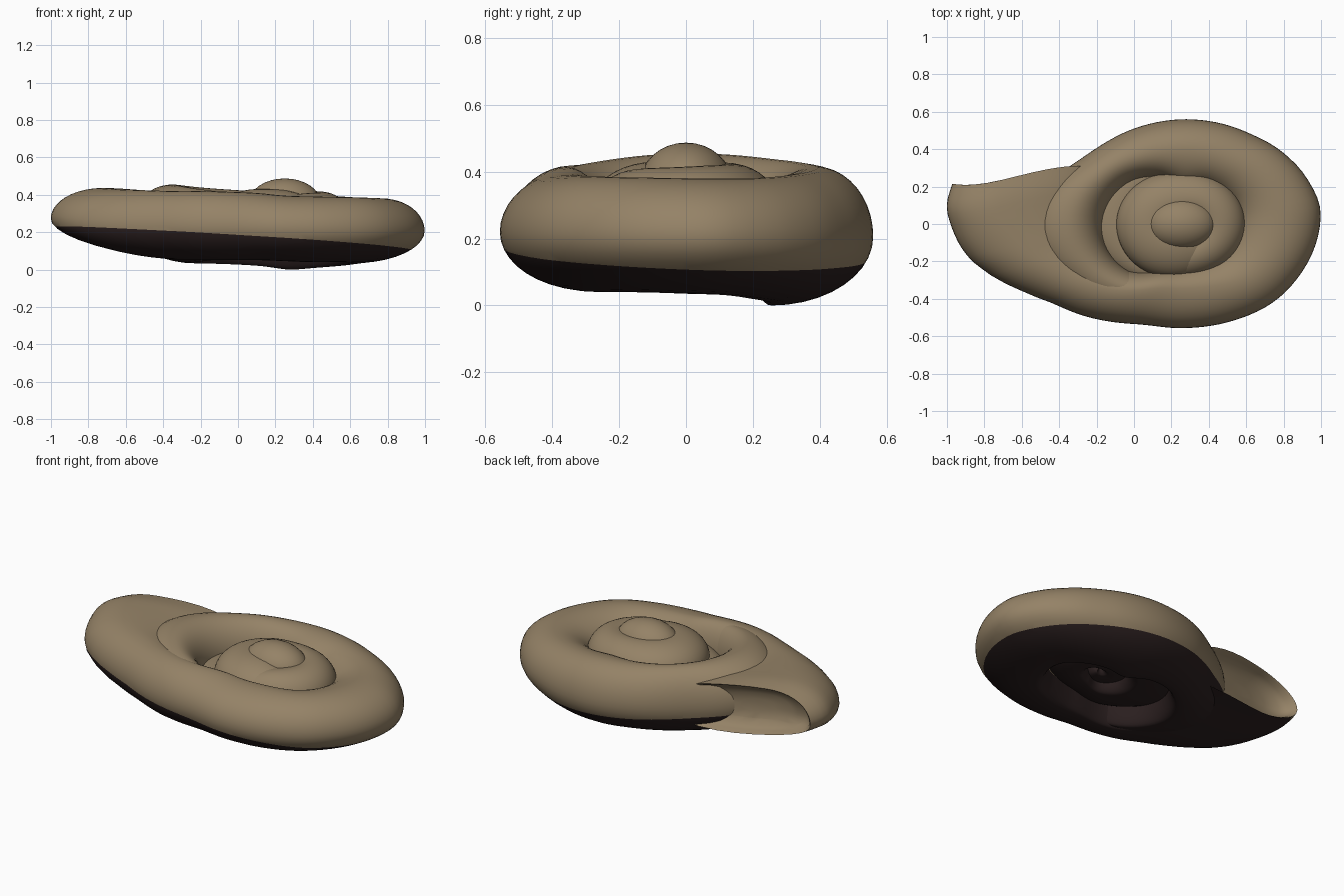
import bpy
import bmesh
from math import cos, sin, pi, radians
from mathutils import Vector

cube = bpy.data.objects.get("Cube")
if cube:
    bpy.data.objects.remove(cube)

CENTRE_X = 0.25
SIDES = 40
STEP = 4
LOWER_PEAK = 0.18
HOLLOW = 2
COLOUR_LINE = Vector((0, 0, 0.167))
COLOUR_SLOPE = Vector((0.065, 0.035, 1))


def make_material(name, colour):
    mat = bpy.data.materials.new(name)
    mat.use_nodes = True
    mat.diffuse_color = colour
    mat.node_tree.nodes["Principled BSDF"].inputs["Base Color"].default_value = colour
    return mat


tan = make_material("shell tan", (0.30, 0.225, 0.135, 1))
dark = make_material("underside dark brown", (0.024, 0.014, 0.014, 1))


def smooth_row(rows, angle):
    """Smoothly interpolated section: outer, inner, bottom, top, crest position."""
    i = 0
    while i < len(rows) - 2 and rows[i + 1][0] < angle:
        i += 1
    a, b = rows[i], rows[i + 1]
    before, after = rows[max(i - 1, 0)], rows[min(i + 2, len(rows) - 1)]
    span = b[0] - a[0]
    t = (angle - a[0]) / span
    result = []
    for k in range(1, len(a)):
        slope_a = (b[k] - before[k]) / (b[0] - before[0]) * span
        slope_b = (after[k] - a[k]) / (after[0] - a[0]) * span
        result.append((2*t**3 - 3*t**2 + 1) * a[k] + (t**3 - 2*t**2 + t) * slope_a
                      + (3*t**2 - 2*t**3) * b[k] + (t**3 - t**2) * slope_b)
    return result


def make_ring(bm, rows, angle, skew, scale=1.0):
    """One rounded cross-section; skew swings the outer side forward."""
    outer, inner, low, high, crest = smooth_row(rows, angle)
    fade = max(0, 1 - (angle - rows[0][0]) / 50)
    middle = (outer + inner) / 2
    ring = []
    for s in range(SIDES):
        u, v = cos(2 * pi * s / SIDES), sin(2 * pi * s / SIDES)
        peak = inner + (outer - inner) * (crest if v > 0 else LOWER_PEAK)
        radius = peak + u * (outer - peak if u > 0 else peak - inner)
        radius = middle + (radius - middle) * scale
        across = (radius - inner) / (outer - inner)
        turn = radians(angle + skew * fade * sin(across * pi / 2))
        ring.append(bm.verts.new((CENTRE_X + radius * cos(turn), radius * sin(turn),
                                  (low + high) / 2 + v * scale * (high - low) / 2)))
    return ring


def shade(obj):
    bpy.ops.object.select_all(action="DESELECT")
    obj.select_set(True)
    bpy.context.view_layer.objects.active = obj
    bpy.ops.object.shade_smooth_by_angle(angle=radians(50))


def sweep(name, rows, dark_sides, skew=0, mouth=False):
    bm = bmesh.new()
    start, end = rows[0][0], rows[-1][0]
    rings = []
    if mouth:
        # shallow hollow behind the lip
        for depth, scale in ((10, 0.25), (9, 0.5), (7, 0.75), (4, 0.88), (1, 0.95)):
            rings.append(make_ring(bm, rows, start + depth, skew, scale))
    hollow = len(rings)
    for angle in range(start, end + 1, STEP):
        rings.append(make_ring(bm, rows, angle, skew))
    for i, (r, q) in enumerate(zip(rings, rings[1:])):
        for s in range(SIDES):
            n = (s + 1) % SIDES
            face = bm.faces.new((r[s], r[n], q[n], q[s]))
            if i < hollow:
                face.material_index = HOLLOW
            else:
                face.material_index = int(dark_sides[0] <= s / SIDES < dark_sides[1])
    bm.faces.new(rings[0]).material_index = HOLLOW
    bm.faces.new(rings[-1])
    bmesh.ops.recalc_face_normals(bm, faces=bm.faces)
    # clean cut between the two colours
    bmesh.ops.bisect_plane(bm, geom=bm.verts[:] + bm.edges[:] + bm.faces[:], dist=1e-5,
                           plane_co=COLOUR_LINE, plane_no=COLOUR_SLOPE)
    for face in bm.faces:
        if face.material_index == HOLLOW:
            face.material_index = 0
        elif (face.calc_center_median() - COLOUR_LINE).dot(COLOUR_SLOPE) < 0:
            face.material_index = 1
    mesh = bpy.data.meshes.new(name)
    bm.to_mesh(mesh)
    bm.free()
    mesh.materials.append(tan)
    mesh.materials.append(dark)
    obj = bpy.data.objects.new(name, mesh)
    bpy.context.collection.objects.link(obj)
    shade(obj)


# Large outer whorl from the open mouth round to where it tucks under itself
# columns: angle, outer radius, inner radius, bottom, top, crest position
sweep("outer_whorl", [
    (143, 1.24, .50, .12, .42, .65),
    (155, 1.255, .48, .11, .435, .65),
    (165, 1.23, .46, .09, .435, .65),
    (180, 1.17, .45, .07, .43, .6),
    (193, 1.08, .45, .055, .425, .55),
    (203, .92, .43, .05, .42, .5),
    (214, .785, .41, .05, .42, .45),
    (245, .59, .27, .05, .41, .35),
    (270, .557, .23, .045, .395, .35),
    (297, .585, .23, .04, .39, .4),
    (328, .67, .27, .04, .385, .5),
    (364, .75, .29, .035, .38, .5),
    (380, .717, .29, .03, .38, .5),
    (395, .667, .27, .02, .385, .5),
    (415, .603, .24, .01, .395, .5),
    (445, .562, .19, .0, .41, .55),
    (476, .568, .27, .02, .42, .5),
    (505, .63, .36, .03, .435, .5),
    (540, .82, .42, .035, .455, .45),
    (570, .69, .40, .05, .43, .45),
    (611, .46, .30, .09, .385, .4),
], dark_sides=(.55, .75), skew=27, mouth=True)

# Raised inner coil, beginning as the floor of the groove
sweep("inner_spire", [
    (470, .48, .15, .10, .30, .5),
    (540, .50, .15, .10, .30, .5),
    (585, .40, .12, .11, .31, .5),
    (630, .295, .06, .12, .39, .5),
    (720, .348, .05, .13, .415, .5),
    (810, .282, .0, .14, .425, .45),
    (900, .345, .0, .15, .43, .45),
    (990, .285, -.03, .16, .425, .4),
    (1040, .25, .0, .20, .40, .4),
    (1100, .20, .02, .24, .37, .4),
], dark_sides=(.5, 1))

# Rounded tip at the centre
bpy.ops.mesh.primitive_uv_sphere_add(segments=32, ring_count=16, radius=1,
                                     location=(CENTRE_X, 0, 0.36))
tip = bpy.context.object
tip.name = "spire_tip"
tip.scale = (0.19, 0.14, 0.127)
tip.data.materials.append(tan)
shade(tip)
